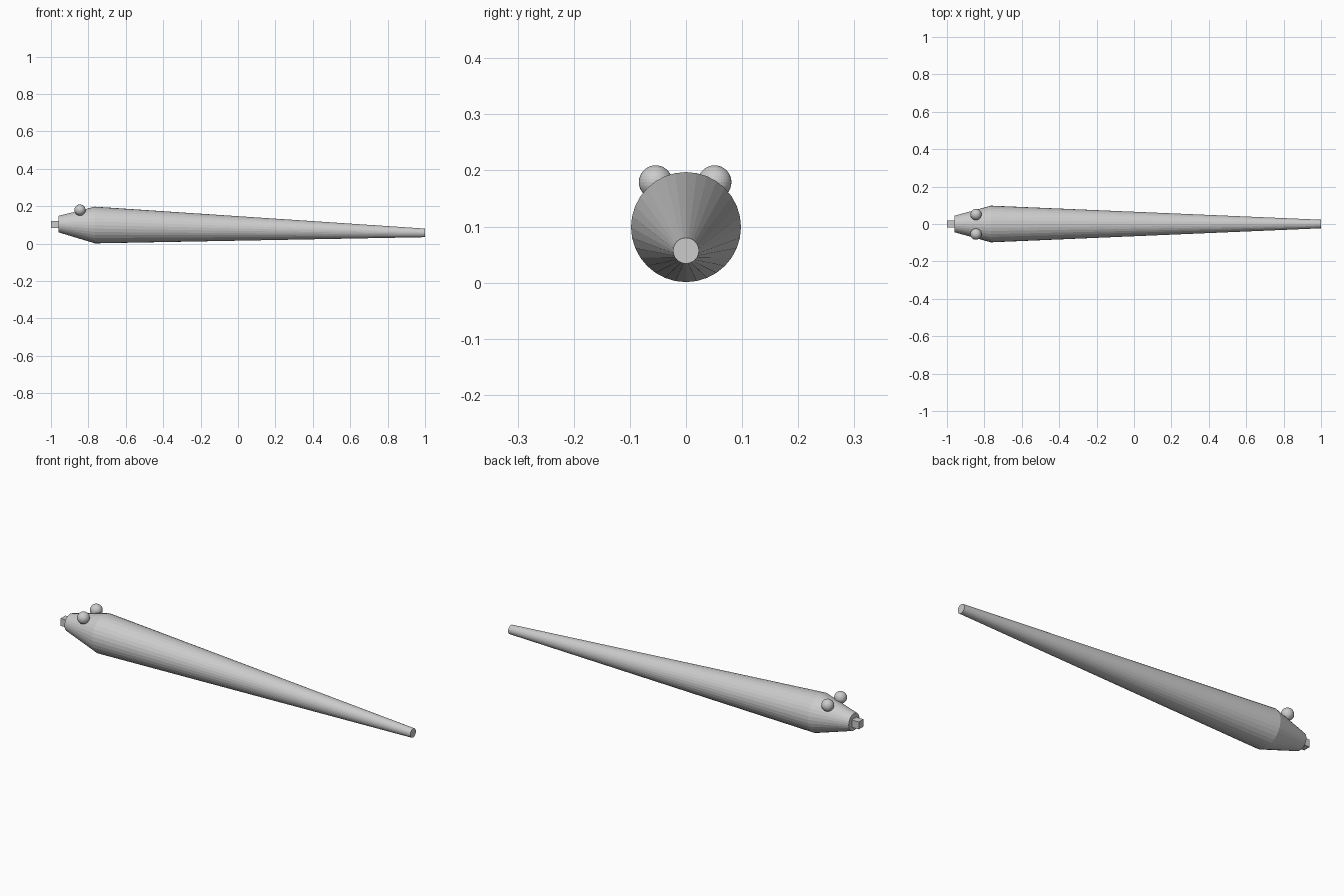
import bpy
import bmesh
from math import cos, sin, tau
from mathutils import Matrix

cube = bpy.data.objects.get("Cube")
if cube:
    bpy.data.objects.remove(cube, do_unlink=True)

grey = bpy.data.materials.new("light grey")
grey.use_nodes = True
colour = (0.6, 0.6, 0.6, 1)
grey.diffuse_color = colour
grey.node_tree.nodes["Principled BSDF"].inputs["Base Color"].default_value = colour


def finish(bm, name):
    bmesh.ops.recalc_face_normals(bm, faces=bm.faces[:])
    mesh = bpy.data.meshes.new(name)
    bm.to_mesh(mesh)
    bm.free()
    mesh.materials.append(grey)
    obj = bpy.data.objects.new(name, mesh)
    bpy.context.collection.objects.link(obj)
    return obj


# Tapered body: rings of (x, centre height, radius), capped at both ends
SIDES = 32
RINGS = [(-0.96, 0.104, 0.044), (-0.765, 0.099, 0.098), (1.0, 0.057, 0.023)]
bm = bmesh.new()
loops = []
for x, z, r in RINGS:
    loops.append([bm.verts.new((x, r * cos(tau * i / SIDES), z + r * sin(tau * i / SIDES)))
                  for i in range(SIDES)])
for a, b in zip(loops, loops[1:]):
    for i in range(SIDES):
        j = (i + 1) % SIDES
        bm.faces.new((a[i], a[j], b[j], b[i]))
bm.faces.new(loops[0])
bm.faces.new(loops[-1])
finish(bm, "body")

# Square nose plug, set slightly into the front cap
bm = bmesh.new()
bmesh.ops.create_cube(bm, size=1, matrix=Matrix.Translation((-0.975, 0, 0.102))
                      @ Matrix.Diagonal((0.05, 0.038, 0.038, 1)))
finish(bm, "nose")

# Ball eyes on top of the head
for name, y in (("left_eye", -0.054), ("right_eye", 0.051)):
    bm = bmesh.new()
    bmesh.ops.create_uvsphere(bm, u_segments=32, v_segments=16, radius=0.03,
                              matrix=Matrix.Translation((-0.845, y, 0.179)))
    finish(bm, name)
